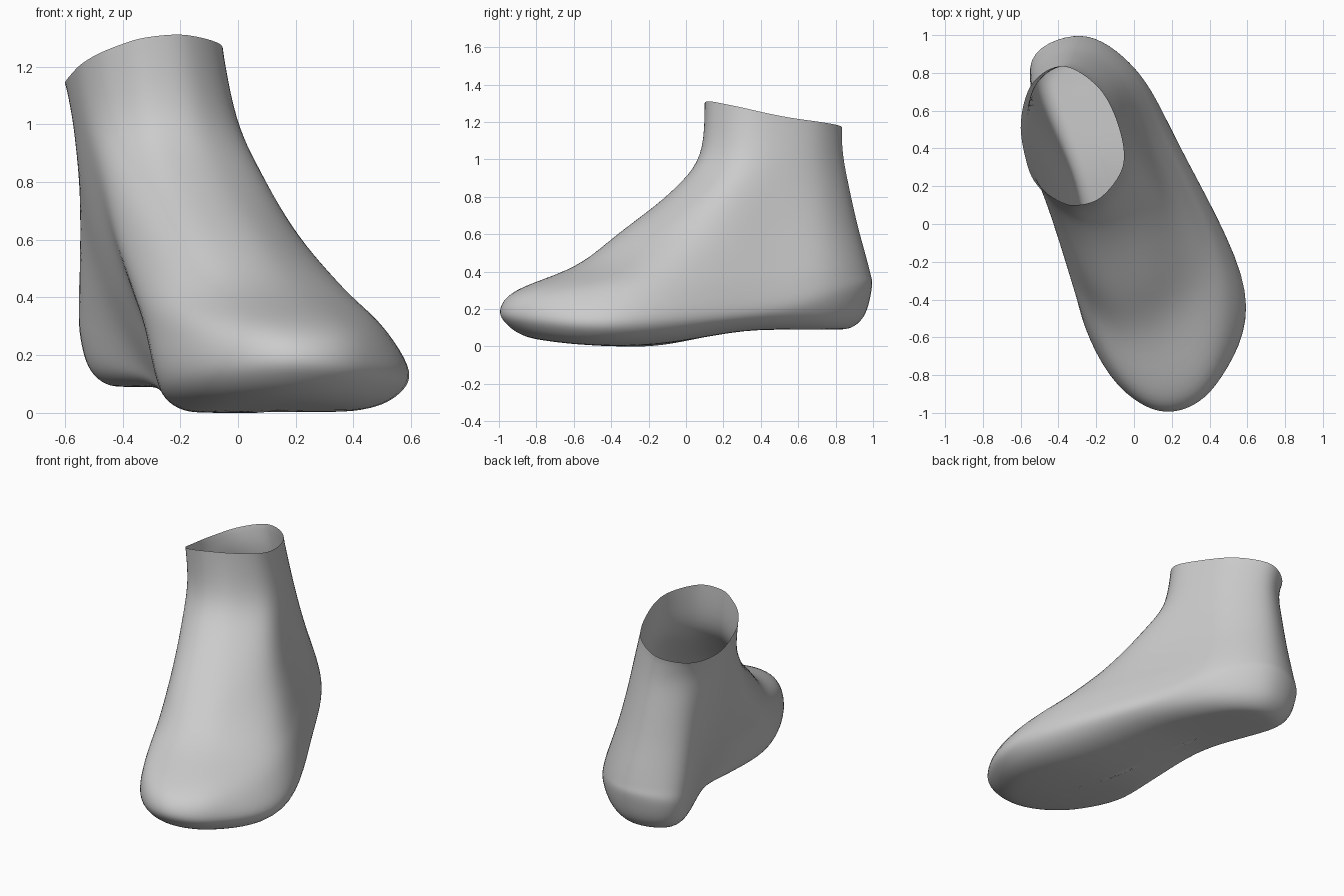
import bpy, bmesh
from mathutils import Vector

if "Cube" in bpy.data.objects:
    bpy.data.objects.remove(bpy.data.objects["Cube"])

AROUND, ALONG = 8, 6

# Plan outlines, running toe, outer side, heel, inner side
FOOT = [(.17, -1), (.44, -.85), (.6, -.36), (.24, .42), (.01, .82),
        (-.28, 1), (-.56, .83), (-.34, .27), (-.28, -.12), (-.28, -.48), (-.1, -.84)]
ANKLE = [(-.28, .075), (-.13, .12), (-.01, .29), (-.03, .5), (-.14, .72), (-.34, .843),
         (-.51, .75), (-.575, .53), (-.54, .3), (-.48, .18), (-.39, .11)]
# Points that draw in later (heel) or sooner (inner arch) than the rest
PACE = {4: 1.5, 5: 1.5, 6: 1.5, 7: .6}


def catmull(a, b, c, d, t):
    return b + ((c - a) * t + (2 * a - 5 * b + 4 * c - d) * t * t
                + (3 * (b - c) - a + d) * t ** 3) / 2


def smooth_closed(pts):
    n = len(pts)
    return [catmull(pts[i - 1], pts[i], pts[(i + 1) % n], pts[(i + 2) % n], k / AROUND)
            for i in range(n) for k in range(AROUND)]


def outline(toe, side, height):
    """Blend from foot to ankle; height gives z for each y."""
    pts = []
    for i, (f, a) in enumerate(zip(FOOT, ANKLE)):
        w = toe if i in (0, 1, 10) else side ** PACE.get(i, 1)
        p = Vector(f).lerp(Vector(a), w)
        pts.append(Vector((p.x, p.y, height(p.y))))
    return smooth_closed(pts)


def sole(y):
    """Arch rising to the heel, plus a little toe lift."""
    t = max(0, min(1, (y + .25) / .65))
    return .09 * t * t * (3 - 2 * t) + .15 * max(0, -y - .3) ** 2


# Widest outline, then the outlines rising over the instep to the ankle
widest = outline(0, 0, lambda y: .14 + .11 * (y + .3) ** 2)
upper = [outline(w, s, lambda y: z + .1 * max(0, y) * (1 - w))
         for w, s, z in ((.08, .16, .3), (.38, .37, .43), (.6, .63, .61),
                         (.85, .84, .82), (1, 1, 1.02))]

# Slanted, wavy top rim
rim = []
for p in upper[-1]:
    x, y = .955 * p.x - .05, .957 * p.y + .028
    rim.append(Vector((x, y, 1.19 + .17 * (x + .33) - .14 * (y - .5) + .33 * (y - .5) ** 2)))

# Sole outlines shrink towards the middle line of the foot
BALL, HEEL = Vector((.15, -.6)), Vector((-.28, .68))


def inset(p, amount, lift):
    axis = HEEL - BALL
    t = (p.xy - BALL).dot(axis) / axis.length_squared
    q = p.xy.lerp(BALL.lerp(HEEL, max(0, min(1, t))), amount)
    base = sole(q.y)
    return Vector((q.x, q.y, base + lift * (p.z - base)))


under = [[inset(p, a, h) for p in widest]
         for a, h in ((1, 0), (.65, 0), (.34, .05), (.11, .37))]

# Skin all outlines into one smooth form, open at the top
rings = under + [widest] + upper + [rim]
m = len(rings) - 1
dense = []
for i in range(m):
    near = [rings[max(0, min(m, i + j))] for j in (-1, 0, 1, 2)]
    for k in range(ALONG):
        dense.append([catmull(*q, k / ALONG) for q in zip(*near)])
dense.append(rim)

bm = bmesh.new()
grid = [[bm.verts.new(p) for p in r] for r in dense]
n = len(rim)
for lo, hi in zip(grid, grid[1:]):
    for j in range(n):
        k = (j + 1) % n
        bm.faces.new((lo[j], lo[k], hi[k], hi[j]))
bmesh.ops.remove_doubles(bm, verts=bm.verts[:], dist=.0005)
# Ease out small ripples in the skin
inner = [v for v in bm.verts if not v.is_boundary]
for _ in range(6):
    bmesh.ops.smooth_vert(bm, verts=inner, factor=.5,
                          use_axis_x=True, use_axis_y=True, use_axis_z=True)
for f in bm.faces:
    f.smooth = True
mesh = bpy.data.meshes.new("foot_form")
bm.to_mesh(mesh)
bm.free()
foot = bpy.data.objects.new("foot_form", mesh)
bpy.context.collection.objects.link(foot)
